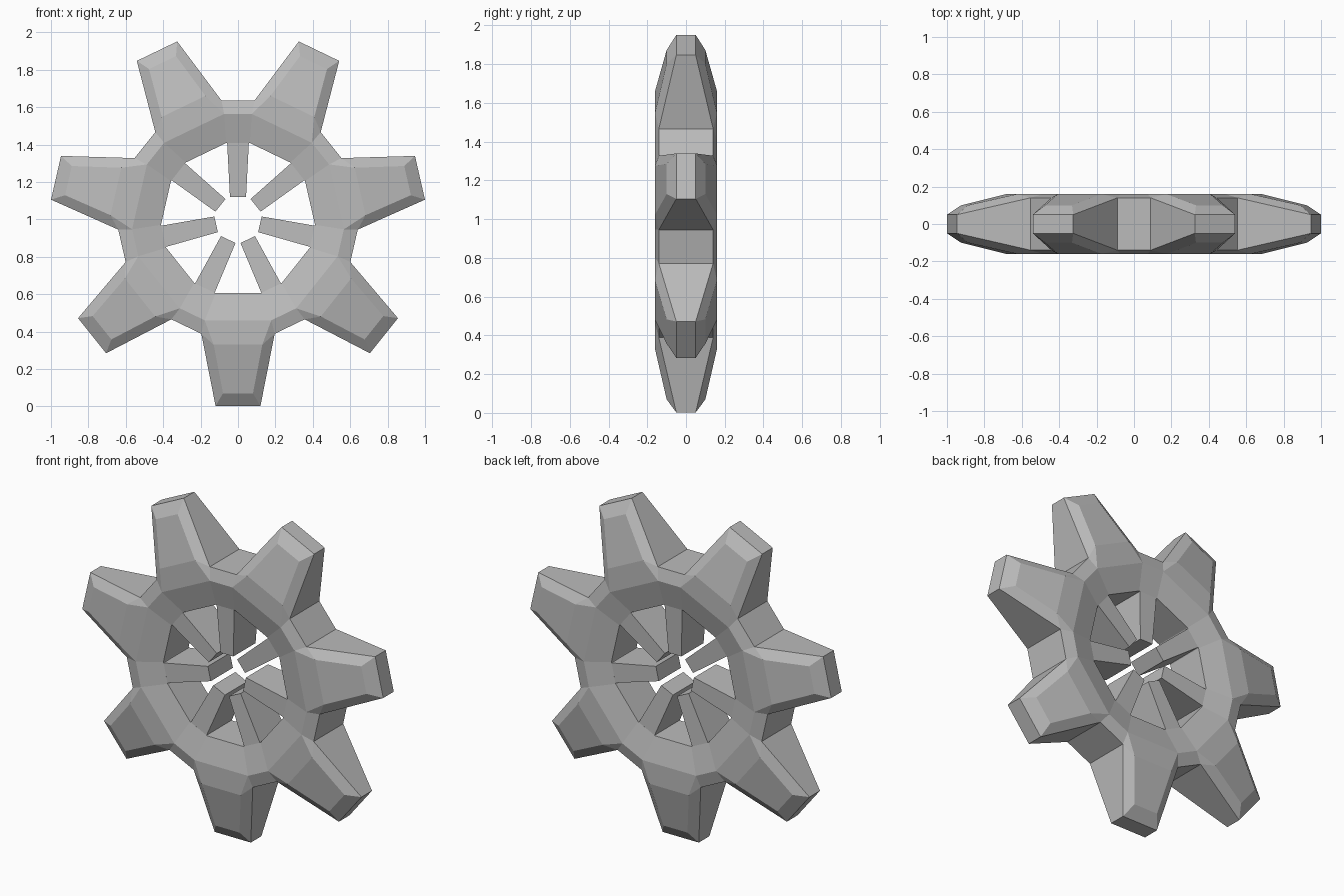
import bpy
import bmesh
from math import sin, cos, tau

cube = bpy.data.objects.get("Cube")
if cube:
    bpy.data.objects.remove(cube)

TEETH = 7
STEP = tau / TEETH
CENTRE_Z = 1.0

grey = bpy.data.materials.new("plain grey")
grey.use_nodes = True
colour = (0.5, 0.5, 0.5, 1)
grey.diffuse_color = colour
grey.node_tree.nodes["Principled BSDF"].inputs["Base Color"].default_value = colour

# Half profile of one tooth: sideways offset, radius, half depth
TOOTH = {
    "inner": (0.12, 0.395, 0.12),
    "ring": (0.178, 0.54, 0.16),
    "root": (0.196, 0.612, 0.14),
    "face": (0.13, 0.67, 0.16),
    "crown": (0.08, 0.93, 0.10),
    "tip": (0.12, 0.998, 0.05),
}


def place(sector, side, radius, depth):
    """Turn sector-local coordinates into model space; sector 0 points down."""
    a = sector * STEP
    return (side * cos(a) + radius * sin(a), depth,
            CENTRE_Z + side * sin(a) - radius * cos(a))


def finish(name, bm):
    bmesh.ops.remove_doubles(bm, verts=bm.verts, dist=0.0005)
    bmesh.ops.recalc_face_normals(bm, faces=bm.faces)
    mesh = bpy.data.meshes.new(name)
    bm.to_mesh(mesh)
    bm.free()
    mesh.materials.append(grey)
    obj = bpy.data.objects.new(name, mesh)
    bpy.context.collection.objects.link(obj)


def tooth_point(name, sector, side, front):
    offset, radius, depth = TOOTH[name]
    return place(sector, side * offset, radius, front * depth)


# Ring with tapered, bevelled teeth
bm = bmesh.new()
verts = {(n, k, s, f): bm.verts.new(tooth_point(n, k, s, f))
         for n in TOOTH for k in range(TEETH) for s in (-1, 1) for f in (-1, 1)}


def face(*keys):
    bm.faces.new([verts[key] for key in keys])


for k in range(TEETH):
    nxt = (k + 1) % TEETH
    for f in (-1, 1):
        # Broad front and back facets, from the hole out to the tip
        chain = ["inner", "ring", "face", "crown", "tip"]
        for a, b in zip(chain, chain[1:]):
            face((a, k, -1, f), (a, k, 1, f), (b, k, 1, f), (b, k, -1, f))
        # Bevels along the tooth edges
        for s in (-1, 1):
            face(("ring", k, s, f), ("root", k, s, f), ("face", k, s, f))
            face(("face", k, s, f), ("root", k, s, f),
                 ("tip", k, s, f), ("crown", k, s, f))
        # Ring facets between teeth
        for a, b in (("inner", "ring"), ("ring", "root")):
            face((a, k, 1, f), (a, nxt, -1, f), (b, nxt, -1, f), (b, k, 1, f))
    # Walls running through the depth
    for a, b in ((("inner", k, -1), ("inner", k, 1)),
                 (("inner", k, 1), ("inner", nxt, -1)),
                 (("tip", k, -1), ("tip", k, 1)),
                 (("root", k, 1), ("root", nxt, -1)),
                 (("root", k, 1), ("tip", k, 1)),
                 (("root", k, -1), ("tip", k, -1))):
        face(a + (-1,), b + (-1,), b + (1,), a + (1,))
finish("toothed_ring", bm)

# Tapered spokes reaching inward from between the teeth
for k in range(TEETH):
    bm = bmesh.new()
    ends = []
    for half, radius, depth in ((0.058, 0.409, 0.12), (0.043, 0.12, 0.105)):
        ends.append([bm.verts.new(place(k + 0.5, s * half, radius, f * depth))
                     for s, f in ((-1, -1), (1, -1), (1, 1), (-1, 1))])
    outer, inner = ends
    bm.faces.new(inner)
    for i in range(4):
        j = (i + 1) % 4
        bm.faces.new((outer[i], outer[j], inner[j], inner[i]))
    bm.normal_update()
    finish(f"spoke_{k + 1}", bm)
